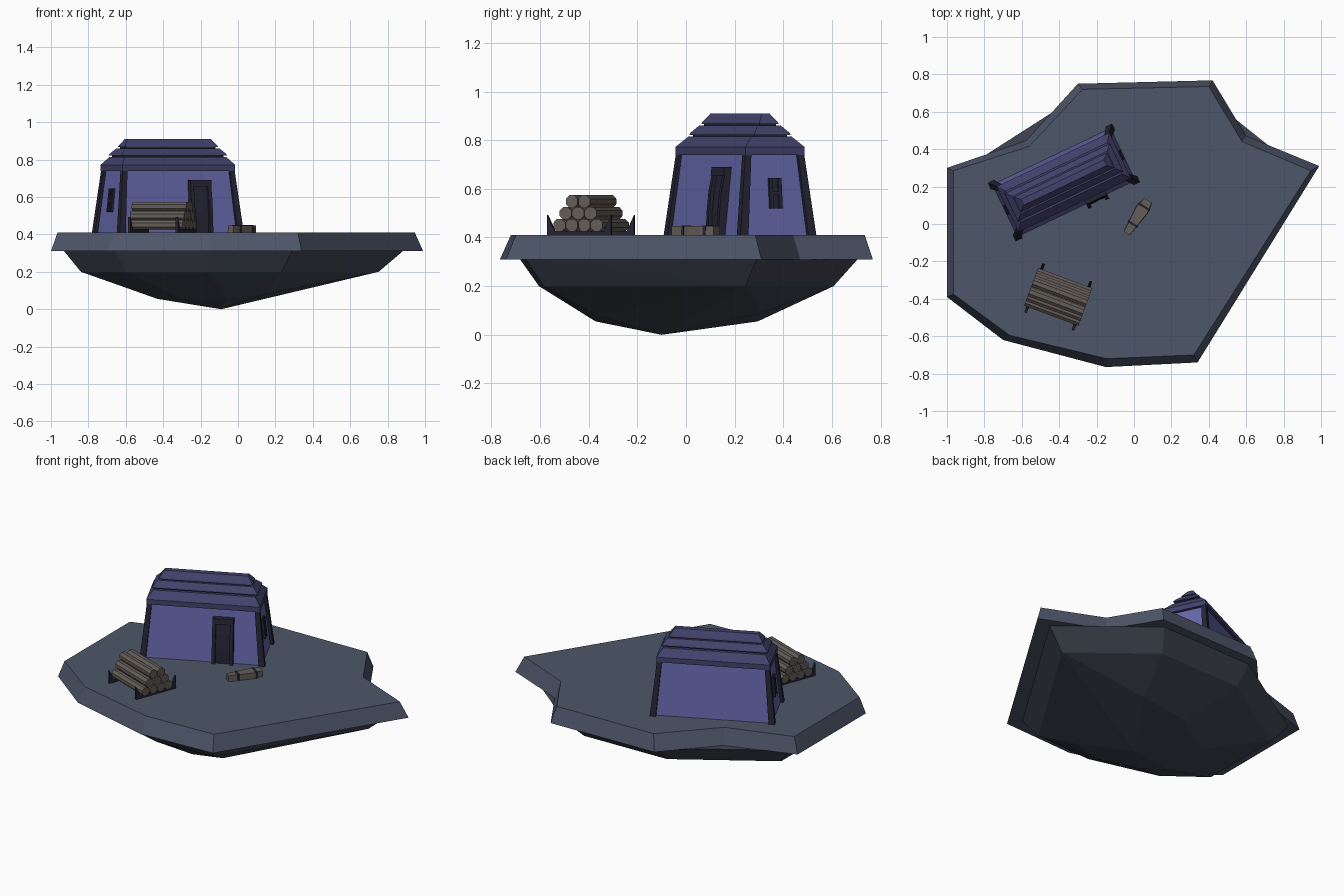
import bpy, bmesh
from math import radians, cos, sin, pi, sqrt
from mathutils import Matrix, Vector

if "Cube" in bpy.data.objects:
    bpy.data.objects.remove(bpy.data.objects["Cube"])


def material(name, r, g, b):
    m = bpy.data.materials.new(name)
    m.diffuse_color = (r, g, b, 1)
    m.use_nodes = True
    m.node_tree.nodes["Principled BSDF"].inputs["Base Color"].default_value = m.diffuse_color
    return m


STONE = material("slate_stone", .075, .092, .14)
UNDER = material("under_rock", .05, .06, .083)
WALL = material("blue_wall", .13, .135, .40)
ROOF = material("roof_blue", .055, .055, .15)
TRIM = material("dark_trim", .018, .018, .035)
WOOD = material("grey_wood", .125, .11, .098)


def place(x, y, z, deg):
    return Matrix.Translation((x, y, z)) @ Matrix.Rotation(radians(deg), 4, 'Z')


def finish(name, bm, mat, M=Matrix()):
    bmesh.ops.recalc_face_normals(bm, faces=bm.faces)
    me = bpy.data.meshes.new(name)
    bm.to_mesh(me)
    bm.free()
    me.materials.append(mat)
    ob = bpy.data.objects.new(name, me)
    ob.matrix_world = M
    bpy.context.collection.objects.link(ob)
    return ob


def add_loft(bm, rings):
    """Bridge equal-length rings of points and cap both ends."""
    vs = [[bm.verts.new(p) for p in r] for r in rings]
    n = len(vs[0])
    for a, b in zip(vs, vs[1:]):
        for i in range(n):
            j = (i + 1) % n
            bm.faces.new((a[i], a[j], b[j], b[i]))
    bm.faces.new(vs[0][::-1])
    bm.faces.new(vs[-1])


def loft(name, rings, mat, M=Matrix()):
    bm = bmesh.new()
    add_loft(bm, rings)
    return finish(name, bm, mat, M)


def rect(hx, hy, z, cx=0, cy=0):
    return [(cx - hx, cy - hy, z), (cx + hx, cy - hy, z),
            (cx + hx, cy + hy, z), (cx - hx, cy + hy, z)]


# Island rim: bevelled slab with two concave notches at the back
low = [(-1, .30), (-1, -.39), (-.70, -.62), (-.15, -.765), (.34, -.74),
       (.99, .31), (.60, .47), (.42, .768), (-.30, .75), (-.577, .445)]
top = [(-.965, .285), (-.965, -.375), (-.665, -.595), (-.145, -.72), (.32, -.70),
       (.945, .285), (.578, .44), (.40, .735), (-.275, .72), (-.56, .415)]
loft("island_rim", [[(x, y, .31) for x, y in low], [(x, y, .41) for x, y in top]], STONE)

# Island underside: convex faceted rock following the rim without notches
bm = bmesh.new()
for i, (x, y) in enumerate(low):
    if i in (6, 9):
        continue
    bm.verts.new((x * .91 - .02, y * .905 + .01, .31))
    bm.verts.new((x * .80 - .04, y * .79, .20))
    px, py = x * .43, y * .44 - .035
    bm.verts.new((px, py, .055 + max(0, px) * .18))
bm.verts.new((-.09, -.10, 0))
res = bmesh.ops.convex_hull(bm, input=bm.verts)
bmesh.ops.delete(bm, geom=[g for g in res["geom_interior"] if isinstance(g, bmesh.types.BMVert)],
                 context='VERTS')
finish("island_underside", bm, UNDER)

# House: local frame sits on the island top
H = place(-.375, .222, .41, 25.5)
WX, WY, WH, LEAN = .350, .155, .345, .105
loft("house_walls", [rect(WX, WY, -.005), rect(WX - LEAN * WH, WY - LEAN * WH, WH)], WALL, H)

# Leaning corner posts
bm = bmesh.new()
for sx in (-1, 1):
    for sy in (-1, 1):
        add_loft(bm, [rect(.018, .018, -.005, sx * .350, sy * .155),
                      rect(.014, .014, WH, sx * .316, sy * .119)])
finish("corner_posts", bm, TRIM, H)

# Stepped roof: eave and three sloping tiers with dark gaps between
tiers = [[(.334, .135, .33), (.334, .135, .362), (.300, .092, .405)],
         [(.312, .082, .412), (.308, .080, .420), (.280, .052, .450)],
         [(.276, .044, .457), (.273, .042, .464), (.246, .017, .500)]]
for i, t in enumerate(tiers):
    loft(f"roof_tier_{i + 1}", [rect(*s) for s in t], ROOF, H)
bm = bmesh.new()
for hx, hy, z in ((.295, .074, .40), (.264, .038, .445)):
    add_loft(bm, [rect(hx, hy, z), rect(hx, hy, z + .02)])
finish("roof_gaps", bm, TRIM, H)


def wall_slab(bm, u0, u1, zs, out, base, turn=0):
    """Panel hugging a leaning wall; base is the wall distance at floor level."""
    R = Matrix.Rotation(radians(turn), 3, 'Z')
    rings = []
    for z, bulge in zs:
        y = -(base - LEAN * z)
        rings.append([R @ Vector(p) for p in
                      ((u0, y - out - bulge, z), (u1, y - out - bulge, z),
                       (u1, y + .015, z), (u0, y + .015, z))])
    add_loft(bm, rings)


# Door: frame with a recessed, slightly bulging panel
bulged = [(0, 0), (.09, .007), (.18, .007), (.25, 0)]
bm = bmesh.new()
wall_slab(bm, .058, .078, bulged, .028, WY)
wall_slab(bm, .162, .182, bulged, .028, WY)
wall_slab(bm, .058, .182, [(.245, 0), (.28, 0)], .032, WY)
finish("door_frame", bm, TRIM, H)
bm = bmesh.new()
wall_slab(bm, .076, .164, bulged, .012, WY)
finish("door_panel", bm, TRIM, H)

# Slit windows on both end walls
bm = bmesh.new()
for turn in (90, -90):
    for u in (-.028, .012):
        wall_slab(bm, u, u + .016, [(.11, 0), (.235, 0)], .012, WX, turn)
    wall_slab(bm, -.014, .014, [(.11, 0), (.235, 0)], .006, WX, turn)
    wall_slab(bm, -.028, .028, [(.165, 0), (.18, 0)], .012, WX, turn)
finish("slit_windows", bm, TRIM, H)

# Log pile: rows of 4, 3 and 2 octagonal logs
P = place(-.405, -.39, .41, -20.4)
r = .028
bm = bmesh.new()
for row in range(3):
    n = 4 - row
    for k in range(n):
        cy = (k - (n - 1) / 2) * 2 * r * .97
        cz = .013 + r + row * r * sqrt(3)
        add_loft(bm, [[(x, cy + r * cos((a + .5) * pi / 4), cz + r * sin((a + .5) * pi / 4))
                       for a in range(8)] for x in (-.155, .155)])
finish("log_pile", bm, WOOD, P)

# Pile cradles: thin rails with upturned spikes at both ends
half = [(.14, 0), (.14, .082), (.108, .016)]
profile = half + [(-y, z) for y, z in reversed(half)]
bm = bmesh.new()
for cx in (-.135, .135):
    add_loft(bm, [[(x, y, z) for y, z in profile] for x in (cx - .007, cx + .007)])
finish("pile_cradles", bm, TRIM, P)

# Wooden casket lying near the door, with two dark straps
C = place(.018, .038, .41, 57)
outline = [(-.105, .019), (.045, .036), (.105, .025)]


def half_width(x):
    (x0, w0), (x1, w1) = outline[:2] if x < .045 else outline[1:]
    return w0 + (w1 - w0) * (x - x0) / (x1 - x0)


def slab_section(x, w, h):
    return [(x, -w, -.003), (x, w, -.003), (x, w * .94, h), (x, -w * .94, h)]


loft("casket", [slab_section(x, w, .037) for x, w in outline], WOOD, C)
bm = bmesh.new()
for cx in (-.045, .065):
    add_loft(bm, [slab_section(x, half_width(x) + .003, .040) for x in (cx - .006, cx + .006)])
finish("casket_straps", bm, TRIM, C)
